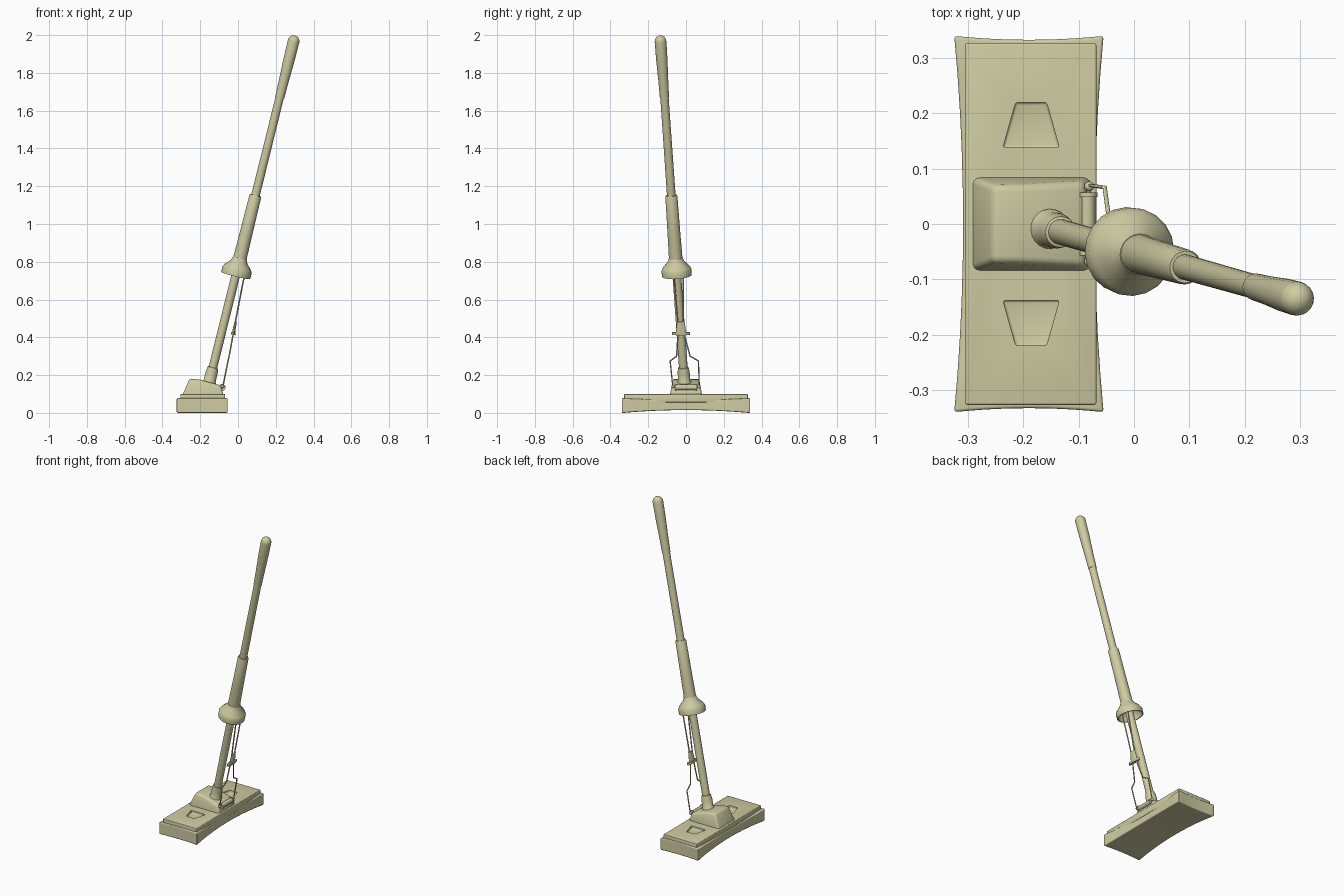
import bpy, bmesh, math
from mathutils import Vector, Matrix

if "Cube" in bpy.data.objects:
    bpy.data.objects.remove(bpy.data.objects["Cube"])

khaki = bpy.data.materials.new("pale khaki")
khaki.use_nodes = True
khaki.diffuse_color = (0.62, 0.60, 0.36, 1)
khaki.node_tree.nodes["Principled BSDF"].inputs["Base Color"].default_value = (0.62, 0.60, 0.36, 1)

# Leaning centre line of the pole
FOOT = Vector((-0.155, -0.008, 0.15))
LEAN = Vector((0.45, -0.127, 1.82)).normalized()
TILT = LEAN.to_track_quat('Z', 'Y').to_matrix().to_4x4()


def activate(ob):
    bpy.ops.object.select_all(action='DESELECT')
    ob.select_set(True)
    bpy.context.view_layer.objects.active = ob


def finish(name, bm, bevel=0, segments=3, smooth=True):
    bmesh.ops.recalc_face_normals(bm, faces=bm.faces)
    mesh = bpy.data.meshes.new(name)
    bm.to_mesh(mesh)
    bm.free()
    mesh.materials.append(khaki)
    ob = bpy.data.objects.new(name, mesh)
    bpy.context.collection.objects.link(ob)
    activate(ob)
    if bevel:
        mod = ob.modifiers.new("rounded edges", 'BEVEL')
        mod.width, mod.segments = bevel, segments
        mod.limit_method, mod.angle_limit = 'ANGLE', math.radians(35)
        bpy.ops.object.modifier_apply(modifier=mod.name)
    if smooth:
        bpy.ops.object.shade_smooth_by_angle(angle=math.radians(40))
    return ob


def lathe(name, profile, sides=20):
    """Spin (radius, height) points round the pole's centre line."""
    bm = bmesh.new()
    verts = [bm.verts.new((r, 0, (z - FOOT.z) / LEAN.z)) for r, z in profile]
    edges = [bm.edges.new(pair) for pair in zip(verts, verts[1:])]
    bmesh.ops.spin(bm, geom=verts + edges, cent=(0, 0, 0), axis=(0, 0, 1),
                   angle=math.tau, steps=sides, use_duplicate=False)
    bmesh.ops.remove_doubles(bm, verts=bm.verts, dist=0.0003)
    bm.transform(Matrix.Translation(FOOT) @ TILT)
    return finish(name, bm)


def prism(name, outline, low, high, axis='z', bevel=0, taper=1):
    """Extrude an outline along z or y, shrinking the far end by taper."""
    bm = bmesh.new()
    rings = []
    for h, s in ((low, 1), (high, taper)):
        rings.append([bm.verts.new((a, b * s, h) if axis == 'z' else (a, h, b))
                      for a, b in outline])
    bm.faces.new(rings[0])
    bm.faces.new(rings[1])
    n = len(outline)
    for i in range(n):
        j = (i + 1) % n
        bm.faces.new((rings[0][i], rings[0][j], rings[1][j], rings[1][i]))
    return finish(name, bm, bevel)


def rod(name, points, radius):
    curve = bpy.data.curves.new(name, 'CURVE')
    curve.dimensions = '3D'
    curve.bevel_depth, curve.bevel_resolution = radius, 2
    curve.use_fill_caps = True
    spline = curve.splines.new('POLY')
    spline.points.add(len(points) - 1)
    for p, co in zip(spline.points, points):
        p.co = (*co, 1)
    curve.materials.append(khaki)
    ob = bpy.data.objects.new(name, curve)
    bpy.context.collection.objects.link(ob)
    activate(ob)
    bpy.ops.object.convert(target='MESH')
    bpy.ops.object.shade_smooth_by_angle(angle=math.radians(50))


def cylinder(name, centre, radius, depth, matrix, top=None):
    bm = bmesh.new()
    bmesh.ops.create_cone(bm, cap_ends=True, segments=16, radius1=radius,
                          radius2=radius if top is None else top, depth=depth)
    bm.transform(Matrix.Translation(centre) @ matrix)
    return finish(name, bm)


# Sponge: waisted block with an arched underside
bm = bmesh.new()
bmesh.ops.create_cube(bm, size=2)
bmesh.ops.subdivide_edges(bm, edges=bm.edges, cuts=9, use_grid_fill=True)
for v in bm.verts:
    x, y, z = v.co
    v.co.x = -0.19 + x * (0.119 + 0.016 * y * y)
    v.co.y = y * (0.333 + 0.007 * x * x)
    bottom, top = 0.015 * (1 - y * y), 0.068 + 0.01 * y * y
    v.co.z = bottom + (top - bottom) * (z + 1) / 2
finish("sponge", bm, bevel=0.006)

# Backing plate with two tapered finger recesses
plate = prism("backing_plate", [(-0.305, -0.327), (-0.068, -0.327), (-0.068, 0.327), (-0.305, 0.327)],
              0.055, 0.1, bevel=0.004)
for side in (1, -1):
    cutter = prism("recess_cutter", [(-0.237, side * 0.138), (-0.135, side * 0.138),
                                     (-0.158, side * 0.22), (-0.214, side * 0.22)],
                   0.083, 0.12, bevel=0.005)
    cutter.hide_render = True
    activate(plate)
    cut = plate.modifiers.new("recess", 'BOOLEAN')
    cut.operation, cut.solver, cut.object = 'DIFFERENCE', 'EXACT', cutter
    bpy.ops.object.modifier_apply(modifier=cut.name)
    bpy.data.objects.remove(cutter)
bpy.ops.object.shade_smooth_by_angle(angle=math.radians(30))

# Hub housing, narrower towards the top
bm = bmesh.new()
outline = [(-0.296, 0.09), (-0.256, 0.182), (-0.2, 0.176), (-0.09, 0.145), (-0.076, 0.09)]
ends = []
for side in (-1, 1):
    ends.append([bm.verts.new((x, side * (0.086 - 0.18 * (z - 0.09)), z)) for x, z in outline])
    bm.faces.new(ends[-1])
for i in range(len(outline)):
    j = (i + 1) % len(outline)
    bm.faces.new((ends[0][i], ends[0][j], ends[1][j], ends[1][i]))
finish("hub_housing", bm, bevel=0.012)

# Roller and its end flanges
along_y = Matrix.Rotation(math.pi / 2, 4, 'X')
cylinder("roller", (-0.084, 0, 0.135), 0.014, 0.1, along_y)
for side, label in ((1, "back"), (-1, "front")):
    cylinder("roller_flange_" + label, (-0.084, side * 0.053, 0.135), 0.018, 0.008, along_y)

# Pole parts
lathe("pole_collar", [(0, 0.13), (0.037, 0.13), (0.036, 0.165), (0.032, 0.17),
                      (0.032, 0.215), (0.028, 0.24), (0.02, 0.242)])
lathe("lower_pole", [(0, 0.15), (0.023, 0.15), (0.023, 0.82), (0, 0.82)])
lathe("bell_guard", [(0.022, 0.785), (0.05, 0.78), (0.07, 0.757), (0.073, 0.727), (0.079, 0.727),
                     (0.08, 0.757), (0.072, 0.772), (0.045, 0.8), (0.037, 0.82), (0.02, 0.82)])
lathe("sliding_grip", [(0.02, 0.8), (0.036, 0.81), (0.034, 0.95), (0.032, 1.145),
                       (0.029, 1.152), (0.02, 1.152)])
lathe("upper_pole", [(0, 1.1), (0.023, 1.1), (0.022, 1.7), (0, 1.7)])
cap = [(0.031 * math.cos(a), 1.967 + 0.031 * math.sin(a))
       for a in (math.radians(d) for d in range(0, 91, 15))]
lathe("top_handle", [(0.015, 1.667), (0.0245, 1.667), (0.026, 1.75), (0.03, 1.87)] + cap)

# Pull linkage: slanted yoke, twin rods and cranked wires
slant = Vector((0.06, -0.01, 0.3)).to_track_quat('Z', 'Y').to_matrix().to_4x4()
yoke = Vector((-0.025, -0.027, 0.42))
flat = Matrix.Diagonal((0.25, 1, 1, 1))
turn = Matrix.Rotation(math.atan2(0.06, 0.3), 4, 'Y')
cylinder("yoke_plate", yoke, 0.048, 0.014, turn @ flat)
cylinder("yoke_cone", yoke + Vector((0.007, 0, 0.033)), 0.028, 0.06,
         turn @ Matrix.Diagonal((0.3, 1, 1, 1)), top=0.02)
for side, label in ((1, "back"), (-1, "front")):
    rod("pull_rod_" + label, [(-0.022, -0.027 + side * 0.012, 0.44),
                              (0.037, -0.04 + side * 0.026, 0.745)], 0.004)
    rod("crank_wire_" + label, [(-0.084, side * 0.045, 0.135), (-0.08, side * 0.07, 0.14),
                                (-0.053, -0.009 + side * 0.075, 0.275),
                                (-0.047, -0.014 + side * 0.036, 0.3),
                                (-0.024, -0.027 + side * 0.015, 0.425)], 0.004)
    bm = bmesh.new()
    bmesh.ops.create_uvsphere(bm, u_segments=12, v_segments=8, radius=0.009)
    bm.transform(Matrix.Translation((-0.081, side * 0.068, 0.14)))
    finish("wire_pivot_" + label, bm)
